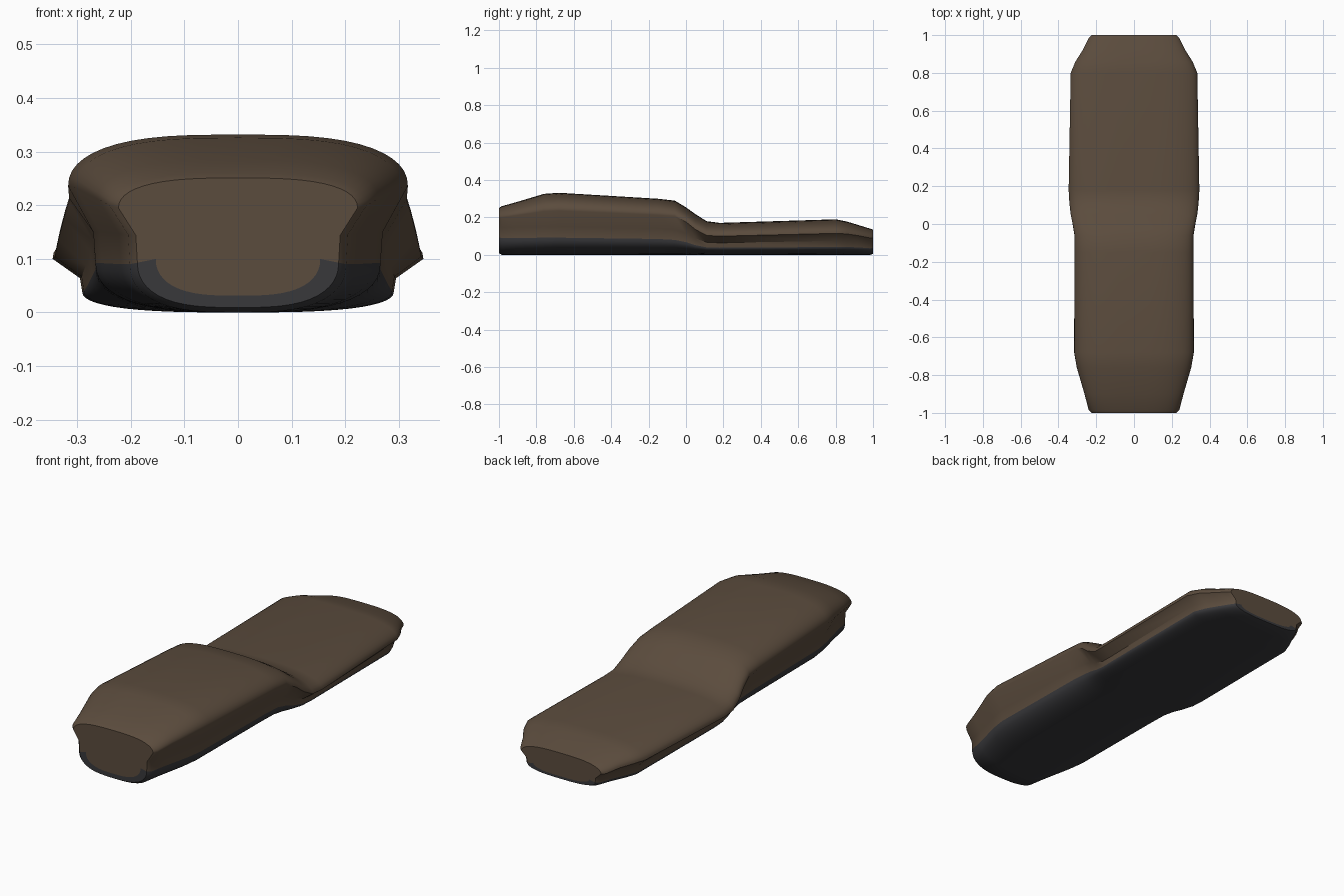
import bpy, bmesh, math

if "Cube" in bpy.data.objects:
    bpy.data.objects.remove(bpy.data.objects["Cube"])


def material(name, color):
    m = bpy.data.materials.new(name)
    m.diffuse_color = (*color, 1)
    m.use_nodes = True
    m.node_tree.nodes["Principled BSDF"].inputs["Base Color"].default_value = m.diffuse_color
    return m


brown = material("brown_foam", (0.105, 0.072, 0.047))
grey = material("dark_rubber", (0.04, 0.04, 0.044))

# Stations: y, top z, lip half-width, lip z, groove half-width, groove z, rubber line z
STATIONS = [
    (-0.985, .260, .240, .200, .205, .145, .090),
    (-0.90, .284, .262, .212, .222, .147, .090),
    (-0.76, .326, .303, .233, .258, .150, .092),
    (-0.68, .332, .317, .236, .270, .150, .092),
    (-0.15, .300, .315, .213, .270, .140, .085),
    (-0.06, .290, .315, .207, .270, .133, .080),
    (0.00, .254, .325, .176, .276, .115, .068),
    (0.05, .218, .335, .136, .284, .088, .052),
    (0.11, .180, .342, .104, .292, .067, .040),
    (0.18, .171, .346, .100, .295, .064, .038),
    (0.80, .190, .335, .115, .295, .075, .042),
    (0.86, .178, .310, .112, .272, .073, .042),
    (0.92, .160, .272, .103, .240, .070, .040),
    (0.985, .140, .240, .090, .208, .060, .035),
]
K = 12


def section(zt, w, zw, wn, zn, zg):
    """Closed cross-section: domed top, overhanging lip, groove, rounded base."""
    half = []
    for i in range(K + 1):
        a = math.pi / 2 * i / K
        half.append((w * math.sin(a) ** (2 / 3), zw + (zt - zw) * max(0, math.cos(a)) ** (2 / 2.2)))
    half.append((wn, zn))
    for i in range(K + 1):
        a = math.pi / 2 * i / K
        half.append((wn * .985 * max(0, math.cos(a)) ** (2 / 3), zg * (1 - math.sin(a) ** .9)))
    half[-1] = (0, 0)
    return half + [(-x, z) for x, z in half[-2:0:-1]]


def inset(points, s):
    zc = (max(p[1] for p in points) + min(p[1] for p in points)) / 2
    return [(x * s, zc + (z - zc) * s) for x, z in points]


# Sole body lofted through the stations, with rounded-in flat ends
rings = [(s[0], section(*s[1:])) for s in STATIONS]
first, last = rings[0][1], rings[-1][1]
rings = ([(-1, inset(first, .76)), (-1, inset(first, .93))] + rings
         + [(1, inset(last, .93)), (1, inset(last, .76))])

bm = bmesh.new()
loops = [[bm.verts.new((x, y, z)) for x, z in pts] for y, pts in rings]
n = len(loops[0])
rubber_start = K + 2
for a, b in zip(loops, loops[1:]):
    for j in range(n):
        k = (j + 1) % n
        f = bm.faces.new((a[j], a[k], b[k], b[j]))
        f.material_index = int(rubber_start <= j < n - rubber_start)
bm.faces.new(loops[0])
bm.faces.new(loops[-1])
bmesh.ops.recalc_face_normals(bm, faces=bm.faces)

mesh = bpy.data.meshes.new("sole")
bm.to_mesh(mesh)
bm.free()
mesh.materials.append(brown)
mesh.materials.append(grey)
sole = bpy.data.objects.new("sole", mesh)
bpy.context.collection.objects.link(sole)
bpy.context.view_layer.objects.active = sole
sole.select_set(True)
bpy.ops.object.shade_smooth_by_angle(angle=math.radians(40))
